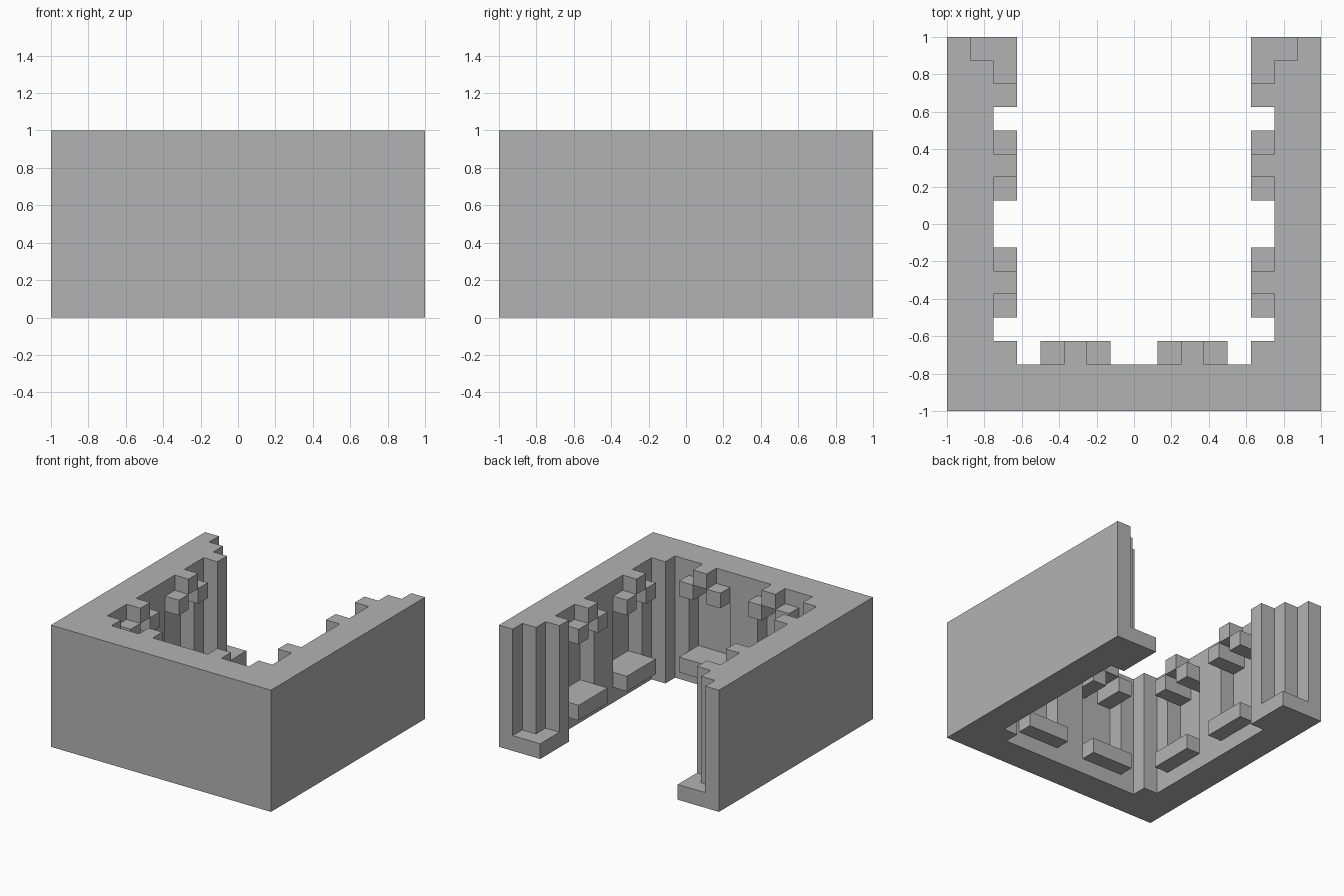
import bpy
import bmesh
from math import pi
from mathutils import Matrix

cube = bpy.data.objects.get("Cube")
if cube:
    bpy.data.objects.remove(cube, do_unlink=True)

U = 0.125  # one building unit; the room is 16 x 16 x 8 units

stone = bpy.data.materials.new("grey_stone")
stone.use_nodes = True
stone.diffuse_color = (0.45, 0.45, 0.45, 1)
stone.node_tree.nodes["Principled BSDF"].inputs["Base Color"].default_value = (0.45, 0.45, 0.45, 1)


def prism(bm, outline, low, high, matrix=Matrix()):
    """Extrude an outline (in units) from low to high along local z."""
    verts = [bm.verts.new((x * U, y * U, low * U)) for x, y in outline]
    face = bm.faces.new(verts)
    top = bmesh.ops.extrude_face_region(bm, geom=[face])["geom"]
    moved = [v for v in top if isinstance(v, bmesh.types.BMVert)]
    bmesh.ops.translate(bm, verts=moved, vec=(0, 0, (high - low) * U))
    bmesh.ops.transform(bm, matrix=matrix, space=Matrix(), verts=verts + moved)


def rect(x0, x1, y0, y1):
    return [(x0, y0), (x1, y0), (x1, y1), (x0, y1)]


def make_object(name, bm):
    bmesh.ops.recalc_face_normals(bm, faces=bm.faces)
    mesh = bpy.data.meshes.new(name)
    bm.to_mesh(mesh)
    bm.free()
    mesh.materials.append(stone)
    obj = bpy.data.objects.new(name, mesh)
    bpy.context.collection.objects.link(obj)
    return obj


def mirrored(points):
    return [(-x, y) for x, y in reversed(points)]


# Three-sided wall with corner piers and stepped ends
stair = [(5, 5), (5, 6), (6, 6), (6, 7), (7, 7), (7, 8)]
half = [(5, -6), (5, -5), (6, -5), (6, 5)] + stair + [(8, 8), (8, -8)]
bm = bmesh.new()
prism(bm, half + mirrored(half), 0, 8)
walls = make_object("walls", bm)

# Low base slabs filling the stepped ends
slab = stair[1:] + [(5, 8)]
for side, outline in (("left", slab), ("right", mirrored(slab))):
    bm = bmesh.new()
    prism(bm, outline, 0, 1)
    make_object(side + "_end_base", bm)

# Niche frames: local x runs along the wall, local y points into the room
niches = []
for c in (-2.5, 2.5):
    for name, x, y, turn in (("front", c, -6, 0), ("right", -6, c, -pi / 2), ("left", 6, c, pi / 2)):
        place = Matrix.Translation((x * U, y * U, 0)) @ Matrix.Rotation(turn, 4, "Z")
        niches.append((f"{name}_niche_{'a' if c < 0 else 'b'}", place))

# Recesses with a stepped head, cut into the walls
upright = Matrix.Rotation(pi / 2, 4, "X")
opening = [(-1.5, 2), (1.5, 2), (1.5, 6), (0.5, 6), (0.5, 7), (-0.5, 7), (-0.5, 6), (-1.5, 6)]
bm = bmesh.new()
for name, place in niches:
    prism(bm, opening, -0.5, 1, place @ upright)
cutter = make_object("niche_cutter", bm)
cutter.hide_render = True

cut = walls.modifiers.new("niches", "BOOLEAN")
cut.operation = "DIFFERENCE"
cut.solver = "EXACT"
cut.object = cutter
bpy.context.view_layer.objects.active = walls
bpy.ops.object.modifier_apply(modifier=cut.name)
bpy.data.objects.remove(cutter, do_unlink=True)

# Ledge, two shoulder blocks and a keystone on every niche
for name, place in niches:
    for part, x0, x1, z in (("ledge", -1.5, 1.5, 1), ("shoulder_a", -1.5, -0.5, 6),
                            ("shoulder_b", 0.5, 1.5, 6), ("keystone", -0.5, 0.5, 7)):
        bm = bmesh.new()
        prism(bm, rect(x0, x1, 0, 1), z, z + 1, place)
        make_object(f"{name}_{part}", bm)
